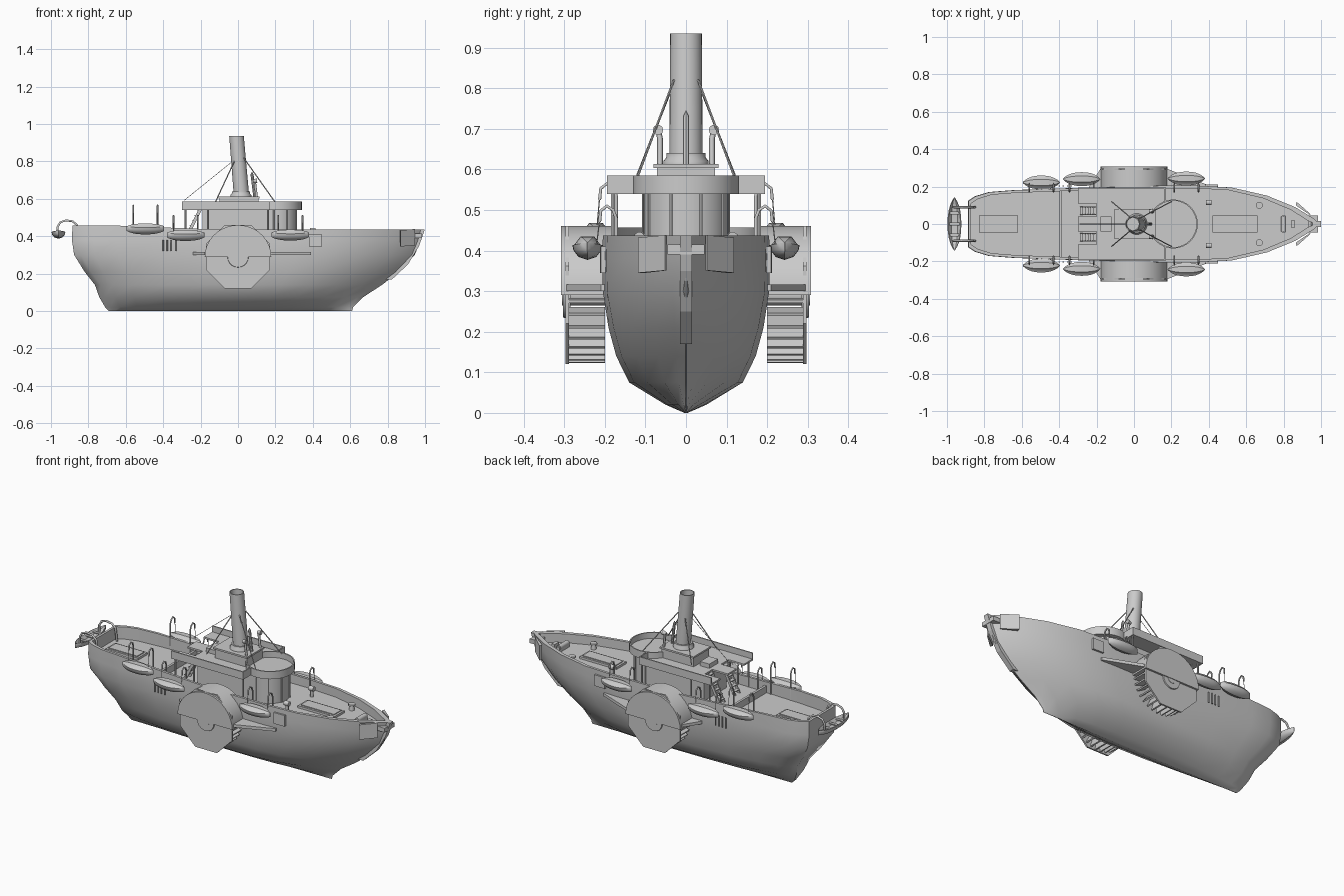
import bpy, bmesh, math
from mathutils import Vector, Matrix

if "Cube" in bpy.data.objects:
    bpy.data.objects.remove(bpy.data.objects["Cube"])

def mesh(name, verts, faces, smooth=None):
    me = bpy.data.meshes.new(name)
    me.from_pydata([tuple(v) for v in verts], [], faces)
    bm = bmesh.new(); bm.from_mesh(me)
    bmesh.ops.remove_doubles(bm, verts=bm.verts, dist=1e-5)
    bmesh.ops.recalc_face_normals(bm, faces=bm.faces)
    bm.to_mesh(me); bm.free()
    ob = bpy.data.objects.new(name, me)
    bpy.context.collection.objects.link(ob)
    if smooth:
        bpy.ops.object.select_all(action='DESELECT')
        ob.select_set(True); bpy.context.view_layer.objects.active = ob
        bpy.ops.object.shade_smooth_by_angle(angle=math.radians(smooth))
    return ob

def loft(name, rings, smooth=None, caps=True):
    n = len(rings[0])
    faces = [(i*n+j, i*n+(j+1) % n, (i+1)*n+(j+1) % n, (i+1)*n+j)
             for i in range(len(rings)-1) for j in range(n)]
    if caps:
        faces += [tuple(range(n)), tuple(range((len(rings)-1)*n, len(rings)*n))]
    return mesh(name, [v for r in rings for v in r], faces, smooth)

def box(name, x0, x1, y0, y1, z0, z1):
    return loft(name, [[(x0, y0, z), (x1, y0, z), (x1, y1, z), (x0, y1, z)] for z in (z0, z1)])

def rod(name, a, b, r, r2=None, n=8, smooth=40):
    a, b = Vector(a), Vector(b)
    q = (b-a).to_track_quat('Z', 'Y')
    ring = lambda c, s: [c + q @ Vector((s*math.cos(2*math.pi*i/n), s*math.sin(2*math.pi*i/n), 0)) for i in range(n)]
    return loft(name, [ring(a, r), ring(b, r if r2 is None else r2)], smooth)

def lathe(name, prof, cx, cy, n=32):
    rings = [[(cx+r*math.cos(2*math.pi*i/n), cy+r*math.sin(2*math.pi*i/n), z) for i in range(n)] for r, z in prof]
    return loft(name, rings, 40, caps=False)

def tube(name, pts, r):
    cu = bpy.data.curves.new(name, 'CURVE')
    cu.dimensions = '3D'; cu.bevel_depth = r; cu.bevel_resolution = 1; cu.use_fill_caps = True
    sp = cu.splines.new('POLY'); sp.points.add(len(pts)-1)
    for p, c in zip(sp.points, pts):
        p.co = (*c, 1)
    ob = bpy.data.objects.new(name, cu)
    bpy.context.collection.objects.link(ob)
    bpy.ops.object.select_all(action='DESELECT')
    ob.select_set(True); bpy.context.view_layer.objects.active = ob
    bpy.ops.object.convert(target='MESH')

# Hull: levels (height, half width, stern x, bow x) lofted along stations
LEVELS = [(0, .004, -.69, .61), (.02, .05, -.71, .615), (.075, .14, -.742, .67), (.14, .172, -.765, .77),
          (.21, .191, -.82, .86), (.30, .205, -.876, .945), (.38, .206, -.888, .978), (.437, .205, -.885, .993)]
U = [0, .02, .06, .13, .25, .4, .55, .65, .75, .85, .93, .98, 1]
TOP = [.6, .72, .83, .88, .92, .96, 1, 1, .95, .74, .44, .16, .01]
LOW = [.12, .33, .5, .68, .86, .97, 1, 1, .9, .66, .36, .12, .01]
def hull_pt(i, lv, inset=0, side=1, z=None):
    h, w, xs, xb = lv
    b = min(1, h/.3)
    f = LOW[i]*(1-b) + TOP[i]*b
    x = xs+inset + (xb-xs-inset*3)*U[i]
    zz = h if z is None else z
    if zz > .43:
        zz += .02*min(1, max(0, (-.15-x)/.5))
    return (x, side*max(.001, w*f-inset), zz)
rings = []
for i in range(len(U)):
    half = lambda s: [hull_pt(i, LEVELS[-1], .014, s, .385), hull_pt(i, LEVELS[-1], .014, s)] + \
                     [hull_pt(i, lv, 0, s) for lv in reversed(LEVELS)]
    rings.append(half(1) + half(-1)[::-1])
n = len(rings[0])
faces = [(i*n+j, i*n+(j+1) % n, (i+1)*n+(j+1) % n, (i+1)*n+j) for i in range(len(U)-1) for j in range(n)]
for base in (0, (len(U)-1)*n):
    faces += [(base+j, base+j+1, base+n-2-j, base+n-1-j) for j in range(n//2-1)]
mesh("hull", [v for r in rings for v in r], faces, 38)

# Stem bar and bow fairlead
path = [(.82, .17), (.905, .25), (.965, .35), (.995, .437)]
loft("stem_bar", [[(x-.04, -.015, z), (x+.004, -.015, z), (x+.004, .015, z), (x-.04, .015, z)] for x, z in path])
box("bow_chock", .93, .985, -.045, .045, .39, .415)

# Deck fittings
for x0, x1 in ((-.83, -.62), (.42, .66)):
    box("hatch_coaming", x0, x1, -.045, .045, .38, .398)
    box("hatch_cover", x0+.012, x1-.012, -.034, .034, .39, .403)
box("aft_breakwater", -.402, -.388, -.178, .178, .38, .425)
box("windlass_base", .79, .81, -.045, .045, .38, .415)
rod("windlass_drum", (.8, -.04, .41), (.8, .04, .41), .014, n=12)
box("bow_post", .84, .86, -.02, .02, .38, .41)

# Superstructure
box("deckhouse", -.19, .2, -.105, .105, .38, .545)
lathe("round_cabin", [(0, .38), (.105, .38), (.105, .545), (0, .545)], .21, 0)
lathe("bridge_bulwark", [(0, .54), (.131, .54), (.131, .585), (.124, .585), (.124, .55), (0, .55)], .21, 0)
for a in range(-100, 101, 40):
    c, s = math.cos(math.radians(a)), math.sin(math.radians(a))
    rod("cabin_rib", (.21+.107*c, .107*s, .385), (.21+.107*c, .107*s, .542), .004, n=6)
box("upper_deck", -.2, .17, -.19, .19, .54, .55)
box("aft_deck_tongue", -.3, -.2, -.04, .04, .54, .55)
box("engine_casing", -.1, .11, -.072, .072, .55, .605)
box("casing_top", -.105, .115, -.08, .08, .603, .613)
box("aft_skylight", -.18, -.12, -.04, .04, .55, .575)

# Funnel with base, stays and central steam pipe
lathe("funnel_base", [(0, .61), (.056, .61), (.056, .62), (.048, .63), (.048, .64), (0, .64)], .015, 0)
fr = lambda x, z, r: [(x+r*math.cos(t*math.pi/14), r*math.sin(t*math.pi/14), z) for t in range(28)]
loft("funnel", [fr(.018, .625, .041), fr(-.008, .935, .039), fr(-.008, .935, .034), fr(-.005, .87, .034)], 40)
rod("steam_pipe", (.09, 0, .61), (.075, 0, .73), .008)
rod("steam_whistle", (.075, 0, .73), (.075, 0, .745), .008, .001)
tube("aft_wire", [(-.03, 0, .8), (-.29, 0, .59)], .0015)

for s in (1, -1):
    # Upper deck wings, posts and stairs
    ya, yb = sorted((s*.188, s*.195))
    box("wing_side", -.3, .17, ya, yb, .54, .585)
    yc, yd = sorted((s*.11, s*.19))
    box("wing_deck", -.3, -.2, yc, yd, .54, .55)
    yc, yd = sorted((s*.12, s*.195))
    box("wing_front", .163, .17, yc, yd, .54, .585)
    for x in (-.28, -.16, .16):
        rod("wing_post", (x, s*.18, .385), (x, s*.18, .545), .005, n=6)
    for y in (.05, .09):
        loft("stair_stringer", [[(x, s*y-.003, z), (x+.018, s*y-.003, z), (x+.018, s*y+.003, z), (x, s*y+.003, z)]
                                for x, z in ((-.29, .385), (-.208, .548))])
    for k in range(6):
        x, z = -.28+.0137*k, .405+.026*k
        box("stair_tread", x-.008, x+.012, s*.07-.02, s*.07+.02, z, z+.004)
    rod("funnel_stay", (-.02, s*.036, .8), (-.12, s*.12, .585), .003, n=6)
    rod("funnel_stay", (.03, s*.03, .82), (.2, s*.12, .58), .003, n=6)
    # Cowl vents
    tube("cowl_vent", [(.1, s*.064, .61), (.092, s*.064, .675), (.09, s*.067, .69)], .007)
    rod("cowl_mouth", (.08, s*.069, .695), (.102, s*.069, .697), .008, .013, n=10)
    # Paddle box, sponson and wheel
    arc = [(.178*math.cos(math.pi*k/18), .29+.17*math.sin(math.pi*k/18)) for k in range(19)]
    loft("paddle_box", [[(x, s*y, z) for x, z in arc] for y in (.17, .308)], 30)
    plan = [(-.24, .17), (-.24, .2), (-.18, .294), (.18, .294), (.39, .21), (.39, .17)]
    loft("sponson", [[(x, s*y, z) for x, y in plan] for z in (.3, .317)])
    octo = [(.184*math.cos(math.pi*(k+.5)/4), .291+.184*math.sin(math.pi*(k+.5)/4)) for k in range(8)]
    loft("paddle_wheel_disc", [[(x, s*y, z) for x, z in octo] for y in (.288, .297)])
    rod("paddle_axle", (0, s*.15, .29), (0, s*.305, .29), .025, n=12)
    rod("paddle_hub", (0, s*.285, .29), (0, s*.303, .29), .06, .055, n=20)
    for k in range(16):
        a = math.pi*(1+(k+.5)/16)
        d, t = Vector((math.cos(a), 0, math.sin(a))), Vector((-math.sin(a), 0, math.cos(a)))*.004
        c = Vector((0, 0, .291))
        loft("paddle_blade", [[c+d*r+t*m+Vector((0, s*y, 0)) for y, m in ((.2, -1), (.292, -1), (.292, 1), (.2, 1))]
                              for r in (.115, .168)])
    # Bollards, deck vents, fender posts, hull plates
    rod("capstan", (.67, s*.1, .38), (.67, s*.1, .41), .016, .012, n=12)
    rod("capstan_head", (.67, s*.1, .41), (.67, s*.1, .42), .019, n=12)
    rod("deck_vent", (.4, s*.115, .38), (.4, s*.115, .43), .009, n=10)
    rod("deck_vent_head", (.385, s*.115, .432), (.415, s*.115, .432), .014, n=10)
    for k in range(4):
        x = -.4+.022*k
        rod("fender_post", (x, s*.203, .32), (x, s*.203, .38), .004, n=6)
    loft("bow_plate", [[(.87, s*.118, z), (.945, s*.052, z+.006), (.94, s*.048, z+.006), (.865, s*.1, z)] for z in (.345, .432)])
    loft("side_plate", [[(.38, s*.2, z), (.45, s*.198, z), (.45, s*.21, z), (.38, s*.212, z)] for z in (.345, .41)])

# Lifeboats: lofted hull with cover (open boat has a sunken top)
def boat(name, centre, length, width, low, high, top, turn=0):
    rs = []
    for k in range(13):
        t = -math.cos(math.pi*k/12)
        w = max(.02, (1-abs(t)**2.4)**.8)
        y, lo, hi = width*w, low*(.35+.65*w), high+.006*t*t
        up = hi+(top-high)*w
        pts = [(0, lo), (.6*y, lo*.75), (.93*y, lo*.2), (y, hi), (.86*y, hi+.002), (.45*y, up), (0, up)]
        pts += [(-a, b) for a, b in pts[5:0:-1]]
        rs.append([Matrix.Rotation(turn, 3, 'Z') @ Vector((t*length, a, b)) + Vector(centre) for a, b in pts])
    loft(name, rs, 35)

for s in (1, -1):
    for x, y, z, top in ((-.495, .222, .44, .565), (-.28, .24, .405, .51), (.28, .243, .407, .51)):
        boat("lifeboat", (x, s*y, z), .1, .037, -.03, .006, .028)
        for dx in (-.065, .065):
            tube("davit", [(x+dx, s*.172, .385), (x+dx, s*.172, top-.03), (x+dx, s*.18, top-.01),
                           (x+dx, s*.195, top), (x+dx, s*.21, top-.012), (x+dx, s*.213, top-.04)], .0045)
            rod("boat_fall", (x+dx, s*.213, top-.035), (x+dx, s*.22, z+.01), .0015, n=5)
    tube("stern_davit", [(-.85, s*.09, .385), (-.86, s*.09, .46), (-.885, s*.09, .48), (-.92, s*.09, .485),
                         (-.95, s*.09, .475), (-.965, s*.09, .45), (-.965, s*.09, .41)], .006)
boat("stern_boat", (-.96, 0, .415), .142, .037, -.028, .008, -.01, math.pi/2)
for y in (-.06, 0, .06):
    box("boat_thwart", -.988, -.932, y-.008, y+.008, .414, .419)
